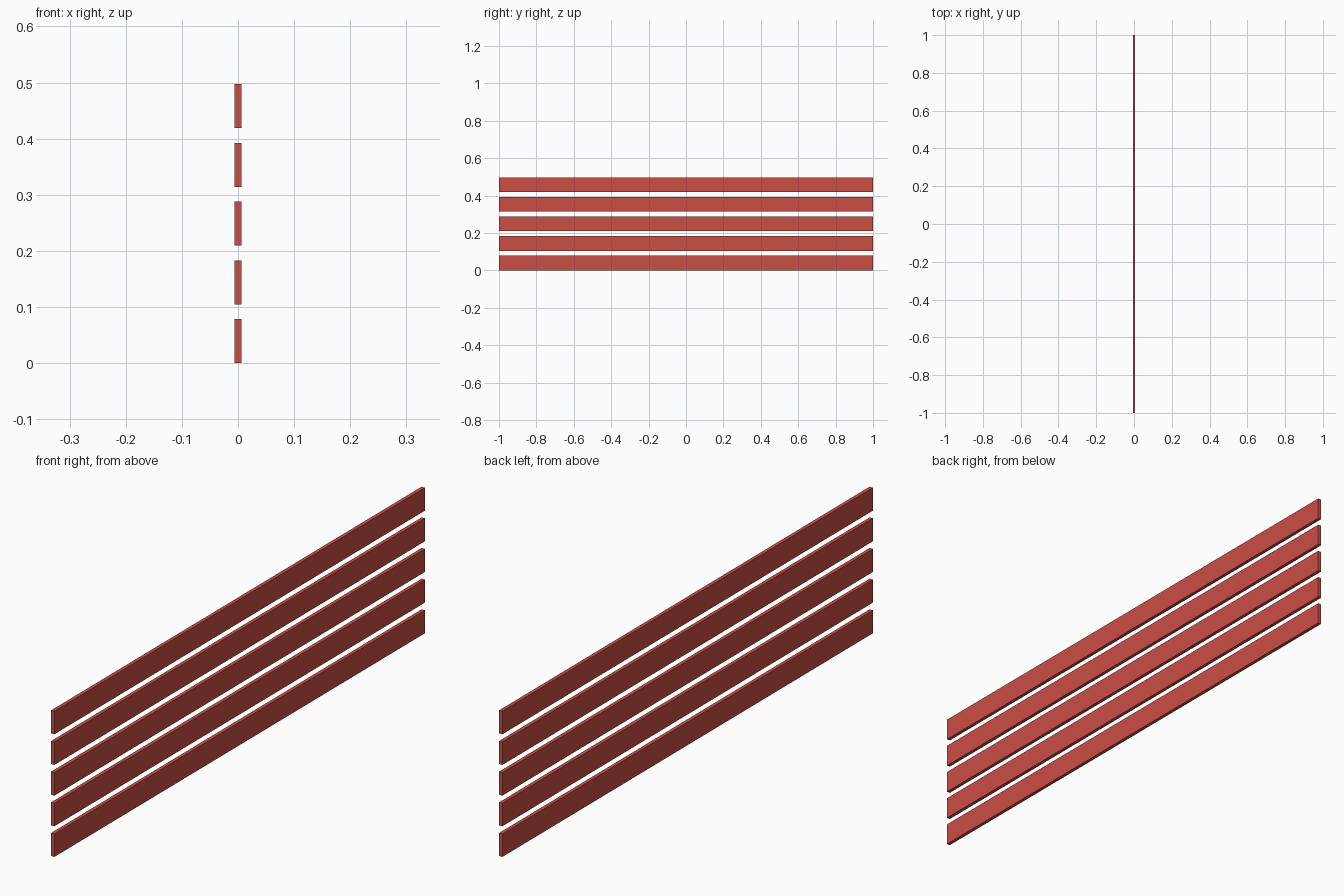
import bpy

if "Cube" in bpy.data.objects:
    bpy.data.objects.remove(bpy.data.objects["Cube"])

# Slat dimensions: thickness (x), length (y), height (z)
THICK, LENGTH, HEIGHT = 0.0125, 2.0, 0.0785
PITCH = 0.1047
COUNT = 5

red = bpy.data.materials.new("brick_red")
red.diffuse_color = (0.59, 0.077, 0.06, 1.0)
red.use_nodes = True
red.node_tree.nodes["Principled BSDF"].inputs["Base Color"].default_value = red.diffuse_color


def add_slat(name, z):
    bpy.ops.mesh.primitive_cube_add(size=1, location=(0, 0, z))
    slat = bpy.context.object
    slat.name = name
    slat.scale = (THICK, LENGTH, HEIGHT)
    bpy.ops.object.transform_apply(location=False, rotation=False, scale=True)
    slat.data.materials.append(red)


# Five separate horizontal boards stacked with even gaps
for i in range(COUNT):
    add_slat(f"slat_{i + 1}", HEIGHT / 2 + i * PITCH)
